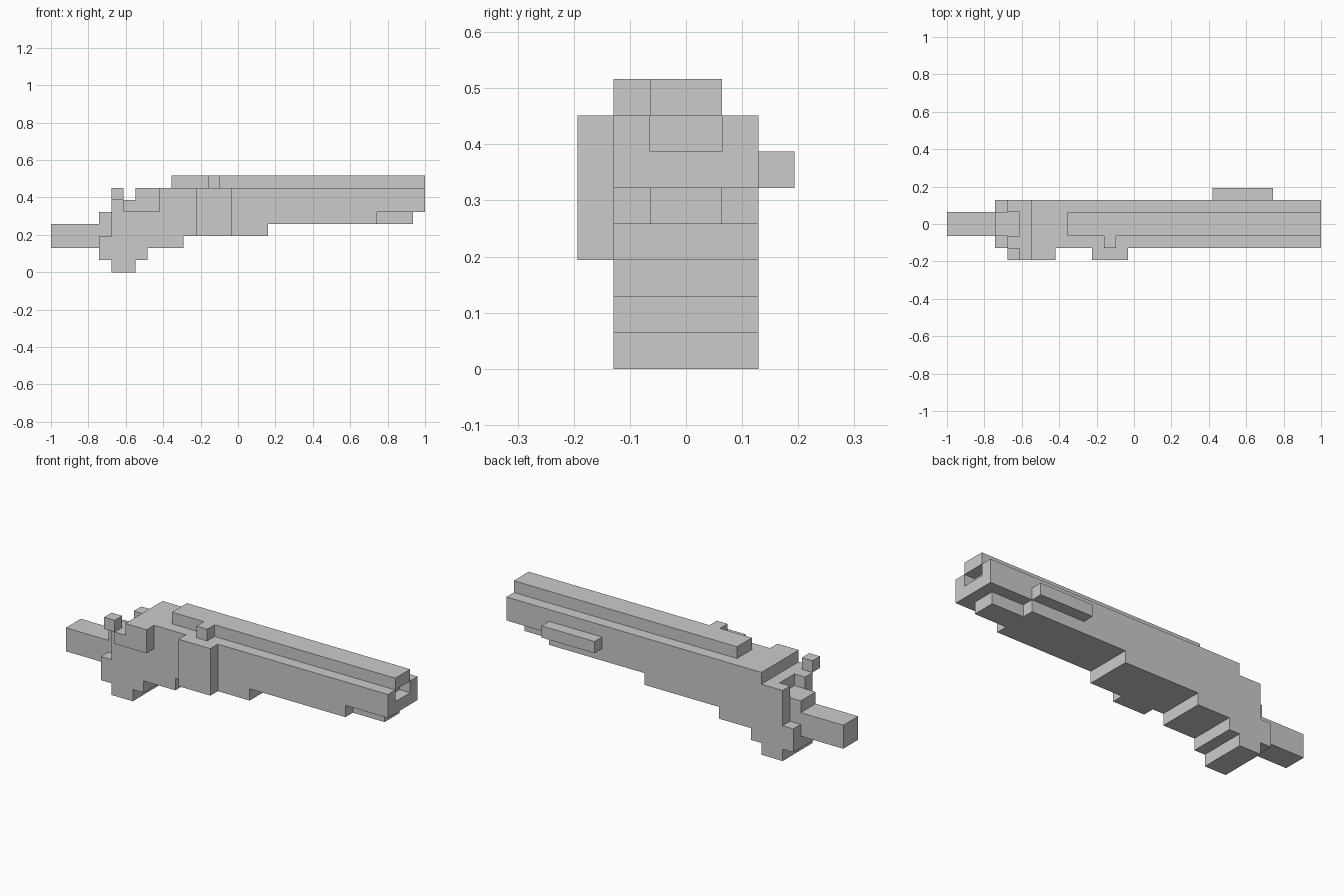
import bpy, bmesh, math
from itertools import product
from mathutils import Vector

if "Cube" in bpy.data.objects:
    bpy.data.objects.remove(bpy.data.objects["Cube"])

U = 2 / 31                                   # size of one block
ORIGIN = Vector((-1, -3 * U, 0))

# Each part: boxes in block units as ((x range), (y range), (z range))
PARTS = {
    "tail_stock": [((0, 4), (2, 4), (2, 4))],
    "grip": [((4, 5), (1, 5), (1, 3)), ((5, 7), (1, 5), (0, 3)),
             ((7, 8), (1, 5), (1, 3)), ((8, 11), (1, 5), (2, 3))],
    "rear_body": [((4, 5), (2, 4), (3, 5)), ((5, 18), (1, 5), (3, 5)),
                  ((6, 7), (0, 5), (5, 6))],
    "rear_ear_front": [((5, 6), (1, 2), (5, 6))],
    "rear_ear_back": [((5, 6), (4, 5), (5, 6))],
    "barrel": [((7, 31), (1, 5), (5, 7))],
    "under_barrel": [((18, 27), (1, 5), (4, 5)), ((27, 30), (2, 4), (4, 5))],
    "top_rail": [((10, 31), (2, 4), (7, 8)), ((13, 14), (1, 2), (7, 8))],
    "rear_side_plate": [((7, 9), (0, 1), (5, 7))],
    "middle_side_plate": [((12, 15), (0, 1), (3, 7))],
    "rear_knob": [((5, 6), (0, 1), (6, 7))],
    "back_side_bar": [((22, 27), (5, 6), (5, 6))],
}
MUZZLE_HOLE = ((30, 31), (2, 4), (6, 7))


def cells(box):
    return set(product(*(range(a, b) for a, b in box)))


solids = {name: set().union(*map(cells, boxes)) for name, boxes in PARTS.items()}
solids["barrel"] -= cells(MUZZLE_HOLE)
everything = set().union(*solids.values())


def build_part(name, blocks):
    """Skin the blocks, leaving out faces hidden against any neighbour."""
    bm = bmesh.new()
    for cell in blocks:
        for axis, side in product(range(3), (0, 1)):
            nxt = list(cell)
            nxt[axis] += 2 * side - 1
            if tuple(nxt) in everything:
                continue
            u, v = (axis + 1) % 3, (axis + 2) % 3
            corners = []
            for du, dv in ((0, 0), (1, 0), (1, 1), (0, 1)):
                p = Vector(cell)
                p[axis] += side
                p[u] += du
                p[v] += dv
                corners.append(bm.verts.new(ORIGIN + p * U))
            bm.faces.new(corners if side else corners[::-1])
    bmesh.ops.remove_doubles(bm, verts=bm.verts, dist=1e-4)
    # Merge flat runs of blocks into large faces
    bmesh.ops.dissolve_limit(bm, angle_limit=math.radians(1),
                             verts=bm.verts, edges=bm.edges)
    mesh = bpy.data.meshes.new(name)
    bm.to_mesh(mesh)
    bm.free()
    bpy.context.collection.objects.link(bpy.data.objects.new(name, mesh))


for part, blocks in solids.items():
    build_part(part, blocks)
